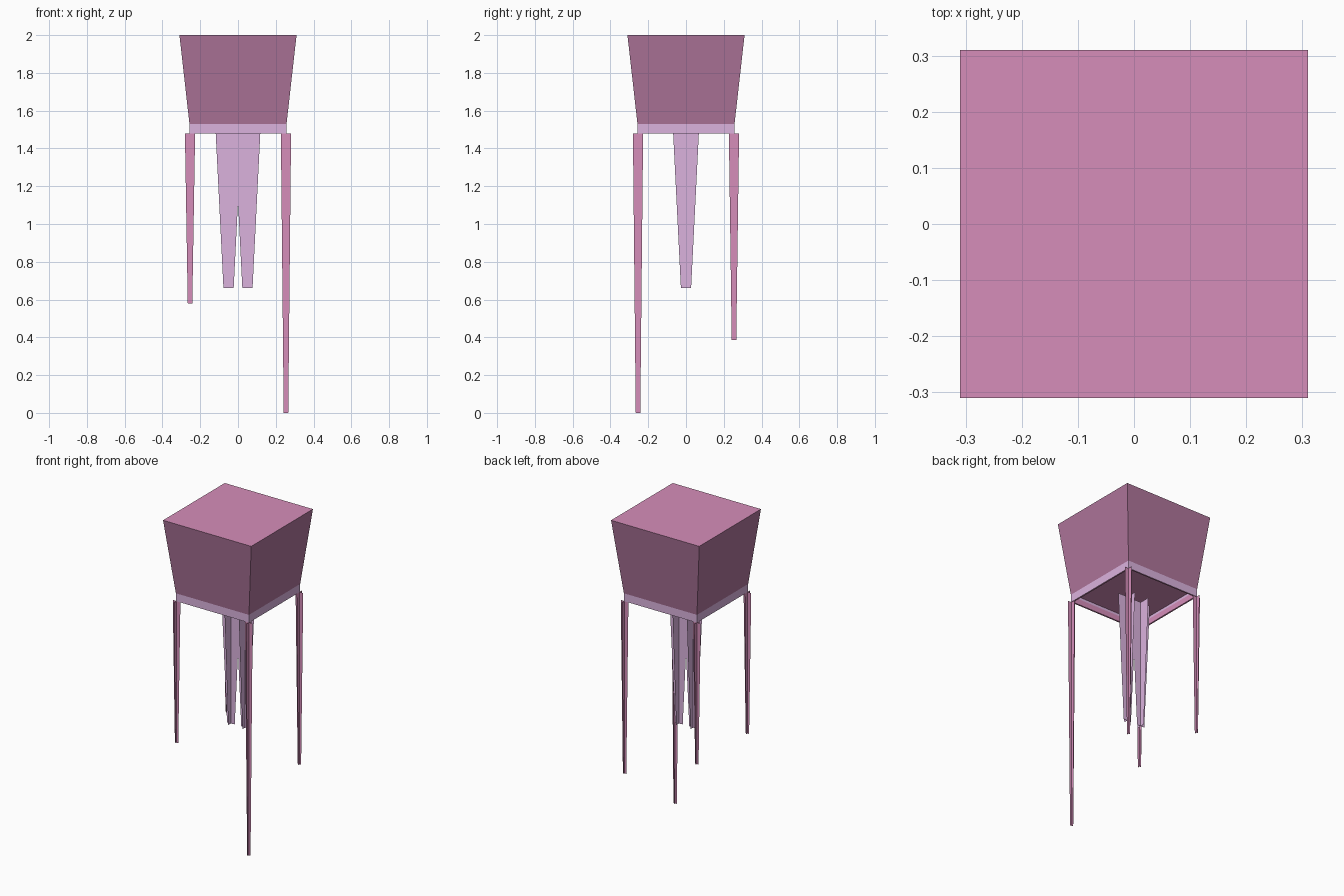
import bpy
import bmesh

if "Cube" in bpy.data.objects:
    bpy.data.objects.remove(bpy.data.objects["Cube"])


def material(name, rgb):
    m = bpy.data.materials.new(name)
    m.diffuse_color = (*rgb, 1.0)
    m.use_nodes = True
    m.node_tree.nodes["Principled BSDF"].inputs["Base Color"].default_value = m.diffuse_color
    return m


PINK = material("pink", (0.67, 0.27, 0.49))
DEEP = material("deep_pink", (0.43, 0.18, 0.33))
LILAC = material("lilac", (0.71, 0.45, 0.73))


def finish(name, bm, mats):
    me = bpy.data.meshes.new(name)
    bm.to_mesh(me)
    bm.free()
    for m in mats:
        me.materials.append(m)
    ob = bpy.data.objects.new(name, me)
    bpy.context.collection.objects.link(ob)
    return ob


def square_loft(name, rings, mats, slots, caps=None):
    """Join square rings (half width, z); slots gives the material of each wall."""
    bm = bmesh.new()
    corners = [(-1, -1), (1, -1), (1, 1), (-1, 1)]
    loops = [[bm.verts.new((h * x, h * y, z)) for x, y in corners] for h, z in rings]
    for a, b, slot in zip(loops, loops[1:], slots):
        for i in range(4):
            j = (i + 1) % 4
            bm.faces.new((a[i], b[i], b[j], a[j])).material_index = slot
    if caps is not None:
        bm.faces.new(loops[0]).material_index = caps
        bm.faces.new(loops[-1][::-1]).material_index = caps
    return finish(name, bm, mats)


def crossed_strip(name, x, y, top, bottom, half_top, half_bottom, mat):
    """Two tapering flat strips crossing at right angles."""
    bm = bmesh.new()
    for dx, dy in ((1, 0), (0, 1)):
        pts = [(-half_bottom, bottom), (half_bottom, bottom),
               (half_top, top), (-half_top, top)]
        bm.faces.new([bm.verts.new((x + dx * s, y + dy * s, z)) for s, z in pts])
    return finish(name, bm, [mat])


# Bell: flared box with a paler lid and underside
square_loft("bell", [(0.31, 2.0), (0.257, 1.53)], [DEEP, PINK], [0], caps=1)

# Rim: thin open band with a pink lining
square_loft("rim", [(0.257, 1.53), (0.257, 1.48), (0.247, 1.48), (0.247, 1.515), (0.247, 1.53)],
            [LILAC, PINK], [0, 1, 1, 0])

# Corner tentacles of differing lengths
for name, sx, sy, end in (("front_right", 1, -1, 0.0), ("back_right", 1, 1, 0.385),
                          ("front_left", -1, -1, 0.58), ("back_left", -1, 1, 0.58)):
    crossed_strip(name + "_tentacle", 0.254 * sx, 0.254 * sy, 1.48, end, 0.027, 0.012, PINK)

# Central pair of wide arms
for name, sx in (("left", -1), ("right", 1)):
    crossed_strip(name + "_oral_arm", 0.05 * sx, 0, 1.48, 0.66, 0.068, 0.027, LILAC)
